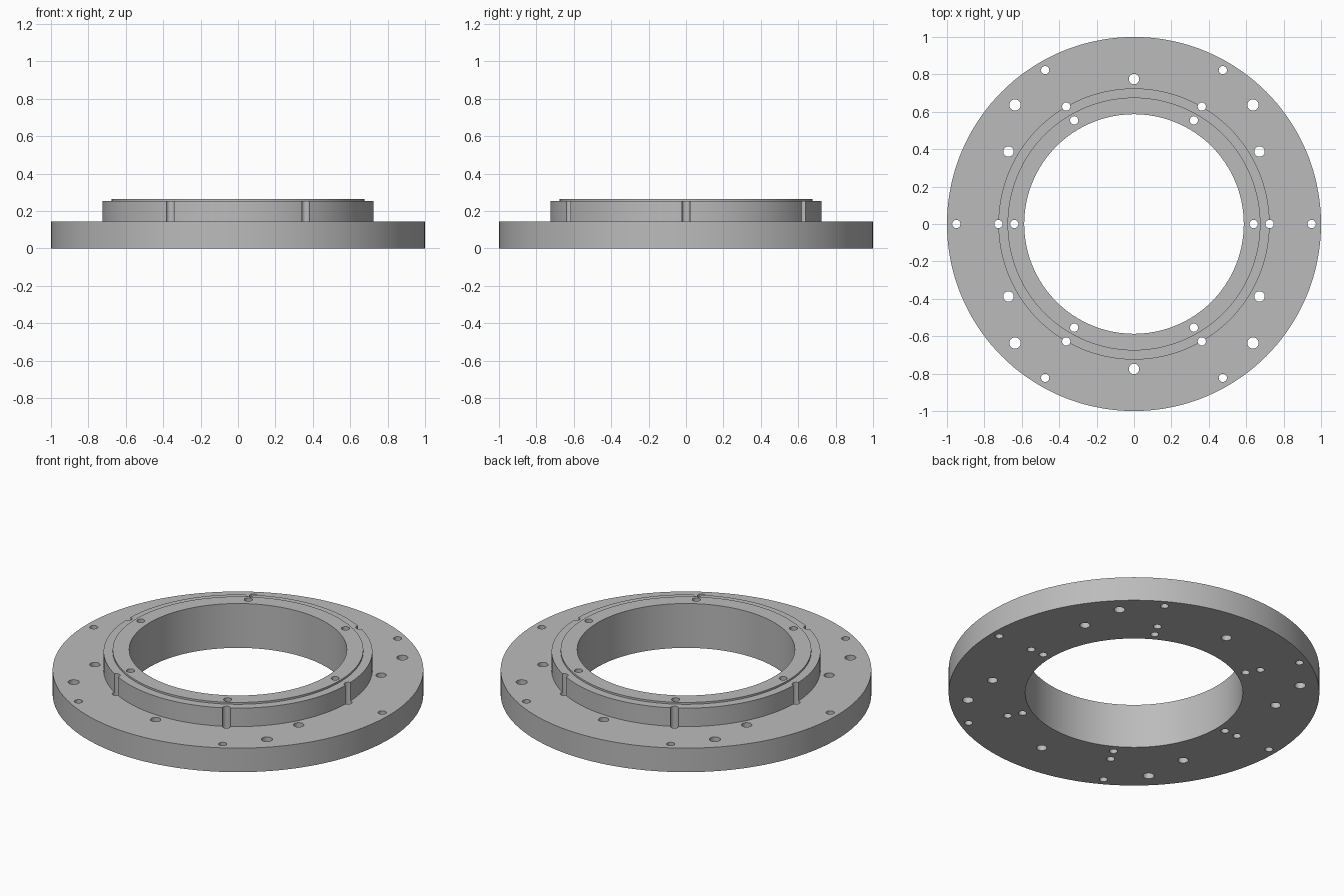
import bpy
import bmesh
from math import radians, cos, sin, pi
from mathutils import Matrix

if "Cube" in bpy.data.objects:
    bpy.data.objects.remove(bpy.data.objects["Cube"], do_unlink=True)

SEGMENTS = 144

metal = bpy.data.materials.new("machined_grey")
metal.use_nodes = True
grey = (0.5, 0.5, 0.5, 1)
metal.diffuse_color = grey
metal.node_tree.nodes["Principled BSDF"].inputs["Base Color"].default_value = grey


def new_object(name, bm):
    bmesh.ops.recalc_face_normals(bm, faces=bm.faces)
    mesh = bpy.data.meshes.new(name)
    bm.to_mesh(mesh)
    bm.free()
    mesh.materials.append(metal)
    obj = bpy.data.objects.new(name, mesh)
    bpy.context.collection.objects.link(obj)
    return obj


def lathe(name, profile):
    """Revolve a closed (radius, height) profile around z."""
    bm = bmesh.new()
    rings = []
    for i in range(SEGMENTS):
        a = 2 * pi * i / SEGMENTS
        rings.append([bm.verts.new((r * cos(a), r * sin(a), z)) for r, z in profile])
    for i, ring in enumerate(rings):
        following = rings[(i + 1) % SEGMENTS]
        for j in range(len(profile)):
            k = (j + 1) % len(profile)
            bm.faces.new((ring[j], following[j], following[k], ring[k]))
    return new_object(name, bm)


def hole_circles(name, circles):
    """Cylinders on bolt circles: (circle radius, hole radius, count, start angle)."""
    bm = bmesh.new()
    for circle, radius, count, start in circles:
        for i in range(count):
            a = radians(start) + 2 * pi * i / count
            place = Matrix.Translation((circle * cos(a), circle * sin(a), 0.13))
            bmesh.ops.create_cone(bm, cap_ends=True, segments=32, radius1=radius,
                                  radius2=radius, depth=0.6, matrix=place)
    return new_object(name, bm)


# Wide flange, raised boss and thin locating lip around the bore
flange = lathe("flange_ring", [
    (0.587, 0), (1, 0), (1, 0.143), (0.725, 0.143),
    (0.725, 0.253), (0.676, 0.253), (0.676, 0.264), (0.587, 0.264)])

# Through holes; one circle leaves half-round grooves in the boss wall
cutter = hole_circles("hole_cutter", [
    (0.95, 0.022, 6, 0),
    (0.725, 0.022, 6, 0),
    (0.64, 0.022, 6, 0),
    (0.775, 0.028, 6, 30),
    (0.9, 0.03, 4, 45)])
cutter.hide_render = True

drill = flange.modifiers.new("drill_holes", "BOOLEAN")
drill.operation = "DIFFERENCE"
drill.solver = "EXACT"
drill.object = cutter

bpy.ops.object.select_all(action="DESELECT")
flange.select_set(True)
bpy.context.view_layer.objects.active = flange
bpy.ops.object.modifier_apply(modifier=drill.name)
bpy.data.objects.remove(cutter, do_unlink=True)
bpy.ops.object.shade_smooth_by_angle(angle=radians(30))
